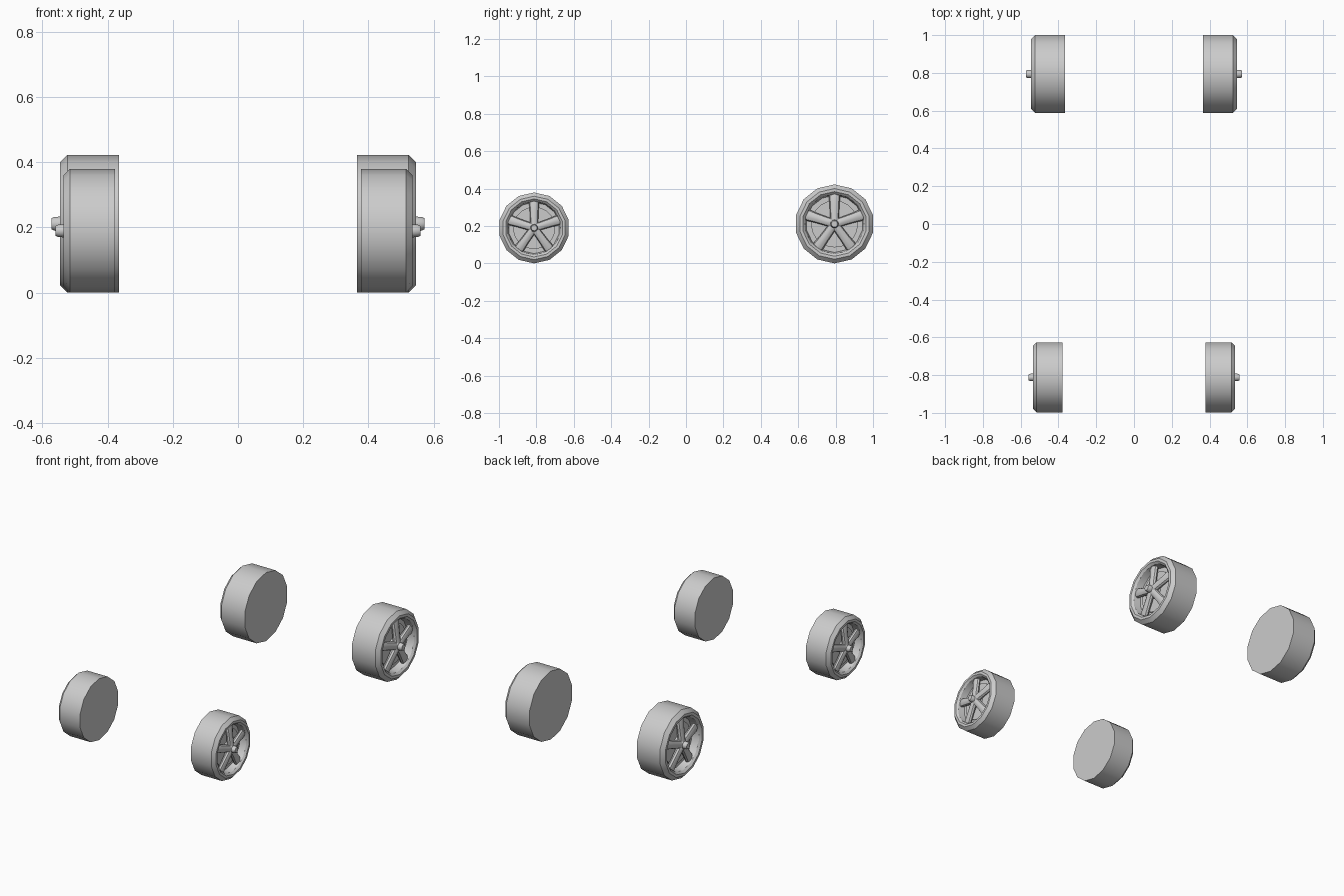
import bpy, bmesh, math
from mathutils import Vector

if "Cube" in bpy.data.objects:
    bpy.data.objects.remove(bpy.data.objects["Cube"])

def finish(bm, name, side, x, y, z):
    """Turn a bmesh built with +X outward into a placed (and mirrored) object."""
    for v in bm.verts:
        v.co = Vector((side * (x + v.co.x), y + v.co.y, z + v.co.z))
    bmesh.ops.recalc_face_normals(bm, faces=bm.faces)
    me = bpy.data.meshes.new(name)
    bm.to_mesh(me)
    bm.free()
    ob = bpy.data.objects.new(name, me)
    bpy.context.collection.objects.link(ob)
    bpy.ops.object.select_all(action='DESELECT')
    ob.select_set(True)
    bpy.context.view_layer.objects.active = ob
    bpy.ops.object.shade_smooth_by_angle(angle=math.radians(32))
    return ob

def lathe(bm, profile, sides):
    """Revolve (x, radius) points about X, with a vertex at the top; cap both ends."""
    rings = []
    for x, r in profile:
        rings.append([bm.verts.new((x, r * math.sin(a), r * math.cos(a)))
                      for a in (2 * math.pi * i / sides for i in range(sides))])
    for a, b in zip(rings, rings[1:]):
        for i in range(sides):
            j = (i + 1) % sides
            bm.faces.new((a[i], a[j], b[j], b[i]))
    bm.faces.new(rings[0])
    bm.faces.new(rings[-1])

def spoke(bm, angle, s):
    """Rounded spoke running from the hub out to the rim."""
    # (radius along spoke, x centre, half width, half depth)
    stations = [(0.0, -0.022, 0.026, 0.024), (0.04, -0.022, 0.024, 0.021),
                (0.10, -0.028, 0.026, 0.018), (0.145, -0.032, 0.030, 0.018),
                (0.163, -0.034, 0.024, 0.015)]
    n, rings = 10, []
    out = Vector((0, math.sin(angle), math.cos(angle)))
    across = Vector((0, math.cos(angle), -math.sin(angle)))
    for d, x, w, h in stations:
        ring = []
        for i in range(n):
            t = 2 * math.pi * i / n
            p = out * d + across * (w * math.cos(t)) + Vector((x + h * math.sin(t), 0, 0))
            ring.append(bm.verts.new(p * s))
        rings.append(ring)
    for a, b in zip(rings, rings[1:]):
        for i in range(n):
            j = (i + 1) % n
            bm.faces.new((a[i], a[j], b[j], b[i]))
    bm.faces.new(rings[0])
    bm.faces.new(rings[-1])

def wheel(label, side, r, x_in, x_out, y):
    s, w = r / 0.21, x_out - x_in
    # tyre with chamfered shoulder, rim lip and recessed dish
    bm = bmesh.new()
    lathe(bm, [(-w, r), (-w + 0.016, r), (-0.022 * s, r), (0, 0.188 * s),
               (0, 0.172 * s), (-0.012 * s, 0.160 * s), (-0.055 * s, 0.152 * s)], 14)
    finish(bm, label + "_tyre", side, x_out, y, r)
    # brake disc behind the spokes
    bm = bmesh.new()
    lathe(bm, [(-0.057 * s, 0.125 * s), (-0.046 * s, 0.125 * s)], 20)
    finish(bm, label + "_brake_disc", side, x_out, y, r)
    # five spokes
    bm = bmesh.new()
    for k in range(5):
        spoke(bm, 2 * math.pi * k / 5, s)
    finish(bm, label + "_spokes", side, x_out, y, r)
    # hub and protruding centre cap
    bm = bmesh.new()
    lathe(bm, [(-0.05 * s, 0.042 * s), (-0.012 * s, 0.036 * s), (0, 0.022 * s),
               (0.018 * s, 0.021 * s), (0.026 * s, 0.017 * s)], 12)
    finish(bm, label + "_hub", side, x_out, y, r)

for side, tag in ((1, "right"), (-1, "left")):
    wheel("front_" + tag, side, 0.1895, 0.378, 0.536, -0.812)
    wheel("rear_" + tag, side, 0.211, 0.365, 0.546, 0.794)
